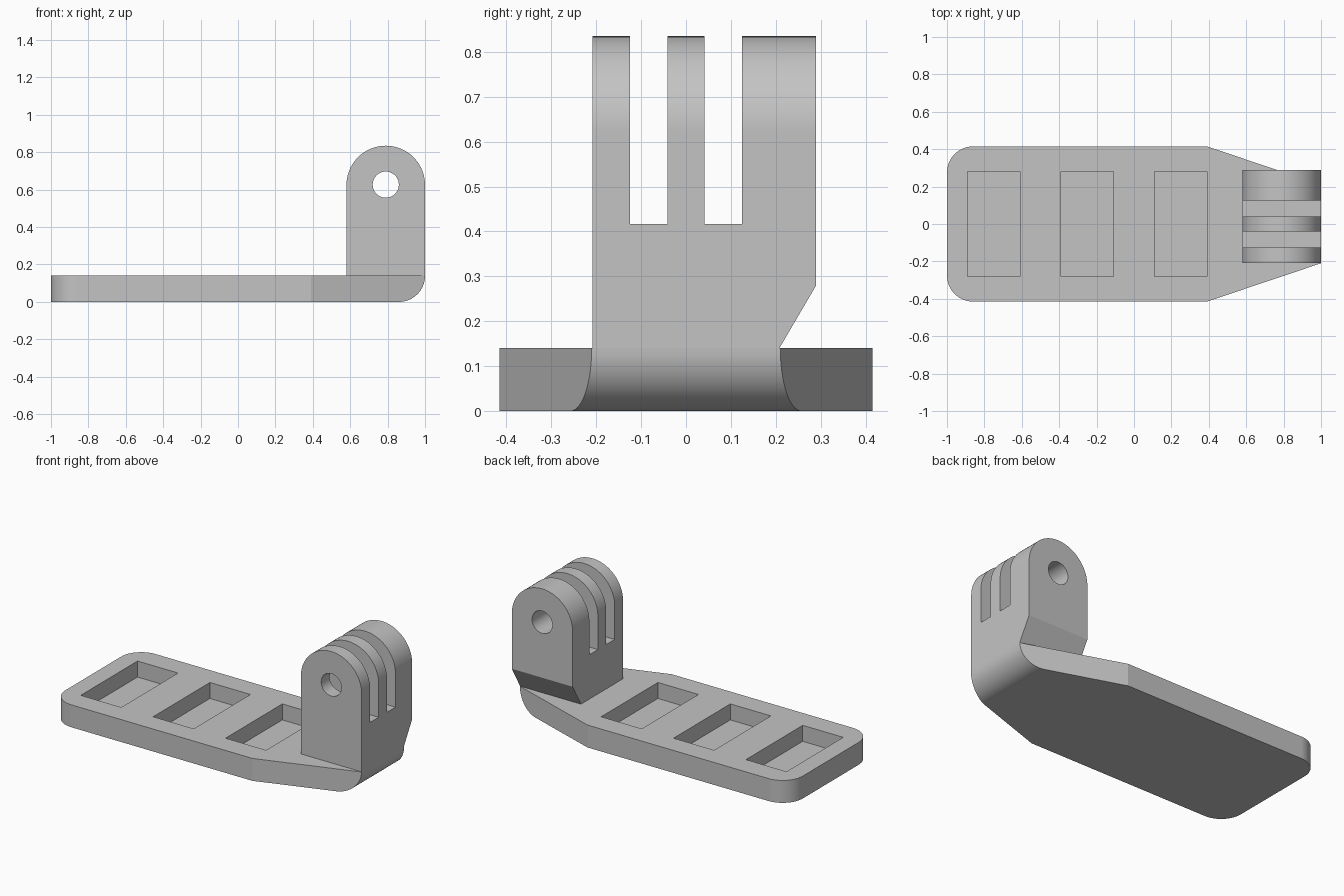
import bpy, bmesh
from math import cos, sin, radians

if "Cube" in bpy.data.objects:
    bpy.data.objects.remove(bpy.data.objects["Cube"])

grey = bpy.data.materials.new("plain grey")
grey.use_nodes = True
grey.diffuse_color = (0.55, 0.55, 0.55, 1)
grey.node_tree.nodes["Principled BSDF"].inputs["Base Color"].default_value = grey.diffuse_color


def arc(cx, cy, r, start, end, steps=16):
    angles = [radians(start + (end - start) * i / steps) for i in range(steps + 1)]
    return [(cx + r * cos(a), cy + r * sin(a)) for a in angles]


def rect(x0, x1, y0, y1):
    return [(x0, y0), (x1, y0), (x1, y1), (x0, y1)]


def prism(name, profile, axis, lo, hi):
    """Extrude a flat profile along one axis, from lo to hi."""
    place = {"x": lambda a, b: (lo, a, b),
             "y": lambda a, b: (a, lo, b),
             "z": lambda a, b: (a, b, lo)}[axis]
    bm = bmesh.new()
    face = bm.faces.new([bm.verts.new(place(a, b)) for a, b in profile])
    grown = bmesh.ops.extrude_face_region(bm, geom=[face])["geom"]
    shift = [(hi - lo) * (axis == k) for k in "xyz"]
    bmesh.ops.translate(bm, vec=shift, verts=[v for v in grown if isinstance(v, bmesh.types.BMVert)])
    bmesh.ops.recalc_face_normals(bm, faces=bm.faces)
    mesh = bpy.data.meshes.new(name)
    bm.to_mesh(mesh)
    bm.free()
    mesh.materials.append(grey)
    obj = bpy.data.objects.new(name, mesh)
    bpy.context.collection.objects.link(obj)
    return obj


def combine(target, other, operation):
    """Apply a boolean and discard the second solid."""
    mod = target.modifiers.new(operation, "BOOLEAN")
    mod.operation = operation
    mod.solver = "EXACT"
    mod.object = other
    bpy.context.view_layer.objects.active = target
    bpy.ops.object.modifier_apply(modifier=mod.name)
    bpy.data.objects.remove(other)


# Base plate: rounded at one end, tapered at the other
r = 0.14
outline = (arc(-1 + r, 0.415 - r, r, 180, 90) + [(0.39, 0.415), (1, 0.21), (1.1, 0.18),
           (1.1, -0.18), (1, -0.21), (0.39, -0.415)] + arc(-1 + r, r - 0.415, r, 270, 180))
mount = prism("mounting_arm", outline, "z", -0.1, 0.14)

# Upright block, overhanging on one side above a sloped underside
block = [(-0.208, 0.05), (0.208, 0.05), (0.208, 0.14), (0.29, 0.28), (0.29, 0.95), (-0.208, 0.95)]
combine(mount, prism("upright", block, "x", 0.58, 1.1), "UNION")

# Side silhouette: rounded heel and round top of the upright
side = ([(-1.1, 0)] + arc(1 - r, r, r, -90, 0)
        + arc(0.79, 0.625, 0.21, 0, 180, 40) + [(0.5, 0.55), (-1.1, 0.55)])
combine(mount, prism("silhouette", side, "y", -0.6, 0.6), "INTERSECT")

# Two slots between the three prongs
for y in (-0.083, 0.083):
    combine(mount, prism("slot", rect(0.5, 1.1, y - 0.042, y + 0.042), "z", 0.417, 1), "DIFFERENCE")

# Pin hole through the prongs
combine(mount, prism("pin_hole", arc(0.79, 0.627, 0.07, 0, 360, 40)[:-1], "y", -0.5, 0.5), "DIFFERENCE")

# Three blind pockets in the plate
for x in (-0.75, -0.25, 0.25):
    combine(mount, prism("pocket", rect(x - 0.14, x + 0.14, -0.28, 0.28), "z", 0.04, 0.3), "DIFFERENCE")

# Smooth rounds, crisp edges
bpy.ops.object.select_all(action="DESELECT")
mount.select_set(True)
bpy.context.view_layer.objects.active = mount
bpy.ops.object.shade_smooth_by_angle(angle=radians(15))
weighted = mount.modifiers.new("flat faces stay flat", "WEIGHTED_NORMAL")
weighted.keep_sharp = True
